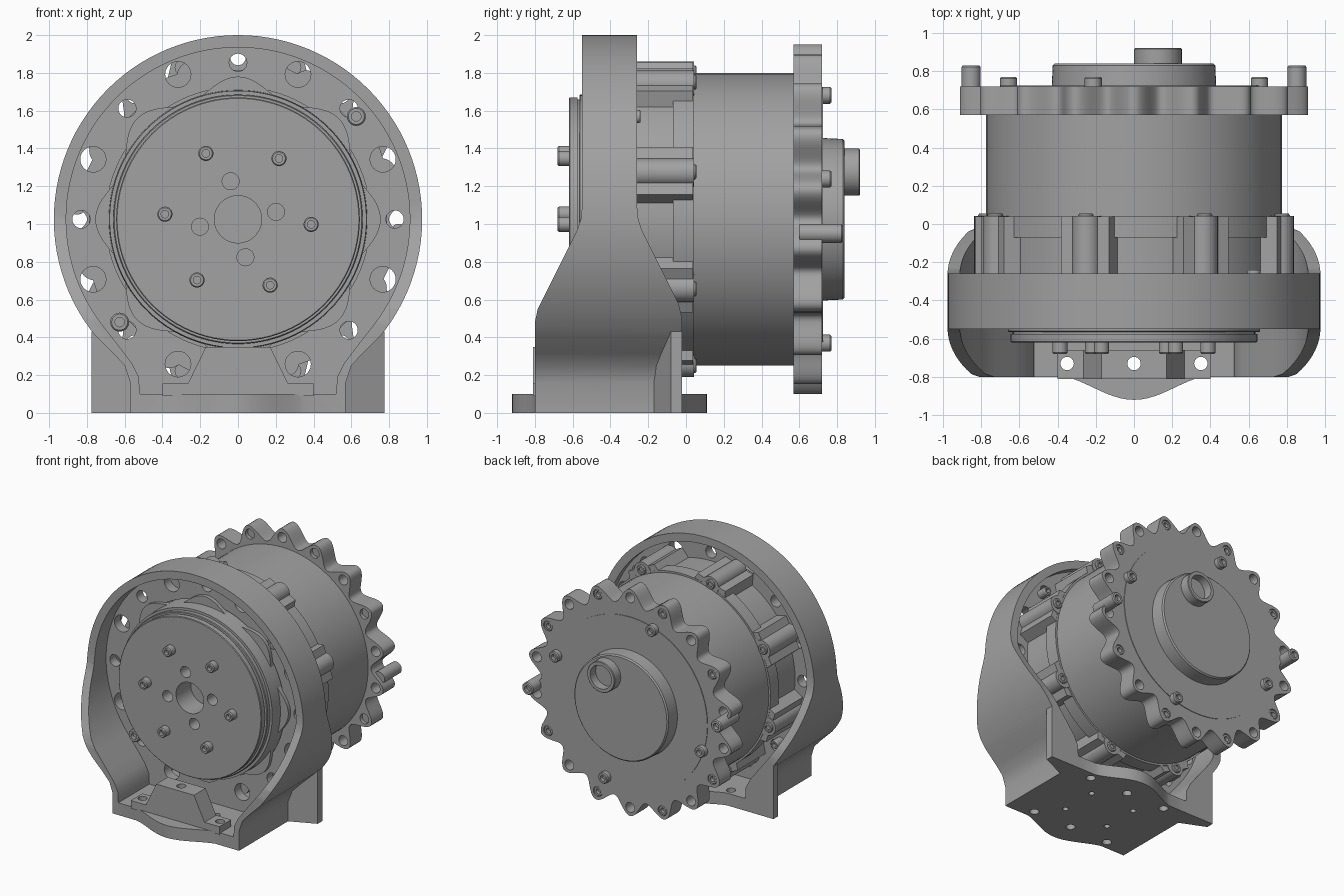
import bpy, bmesh, math
from math import cos, sin, pi, radians

old = bpy.data.objects.get("Cube")
if old:
    bpy.data.objects.remove(old)

grey = bpy.data.materials.new("machined_grey")
grey.use_nodes = True
GREY = (0.36, 0.36, 0.36, 1)
grey.diffuse_color = GREY
grey.node_tree.nodes["Principled BSDF"].inputs["Base Color"].default_value = GREY

CZ = 1.025  # height of the motor axis
parts = []


def finish(name, bm):
    bmesh.ops.remove_doubles(bm, verts=bm.verts, dist=1e-5)
    bmesh.ops.recalc_face_normals(bm, faces=bm.faces)
    me = bpy.data.meshes.new(name)
    bm.to_mesh(me)
    bm.free()
    me.materials.append(grey)
    ob = bpy.data.objects.new(name, me)
    bpy.context.collection.objects.link(ob)
    parts.append(ob)
    return ob


PLACE = {"x": lambda a, b, t: (t, a, b),
         "y": lambda a, b, t: (a, t, b),
         "z": lambda a, b, t: (a, b, t)}


def prism(name, outlines, t0, t1, axis="y"):
    """Extrude one or more closed outlines along an axis."""
    bm = bmesh.new()
    for pts in outlines:
        lo = [bm.verts.new(PLACE[axis](a, b, t0)) for a, b in pts]
        hi = [bm.verts.new(PLACE[axis](a, b, t1)) for a, b in pts]
        bm.faces.new(lo)
        bm.faces.new(hi[::-1])
        for i in range(len(pts)):
            j = (i + 1) % len(pts)
            bm.faces.new((lo[i], lo[j], hi[j], hi[i]))
    return finish(name, bm)


def lathe(name, profile, centres=((0, CZ),), n=96):
    """Turn a (radius, y) profile about an axis along y at each (x, z)."""
    bm = bmesh.new()
    for cx, cz in centres:
        vs = [bm.verts.new((cx + r, y, cz)) for r, y in profile]
        es = [bm.edges.new(p) for p in zip(vs, vs[1:])]
        bmesh.ops.spin(bm, geom=vs + es, cent=(cx, 0, cz), axis=(0, 1, 0),
                       angle=2 * pi, steps=n, use_duplicate=False)
    return finish(name, bm)


def boolean(ob, cutter, op="DIFFERENCE"):
    mod = ob.modifiers.new("cut", "BOOLEAN")
    mod.operation, mod.object, mod.solver = op, cutter, "EXACT"
    bpy.context.view_layer.objects.active = ob
    bpy.ops.object.modifier_apply(modifier=mod.name)
    parts.remove(cutter)
    bpy.data.objects.remove(cutter)


def circle(cx, cy, r, n=24):
    return [(cx + r * cos(2 * pi * i / n), cy + r * sin(2 * pi * i / n)) for i in range(n)]


def polar(r, degrees):
    return [(r * cos(radians(d)), CZ + r * sin(radians(d))) for d in degrees]


def wavy(r, amp, count, phase=0, n=360):
    out = []
    for i in range(n):
        a = 2 * pi * i / n
        q = r + amp * cos(count * (a - radians(phase)))
        out.append((q * cos(a), CZ + q * sin(a)))
    return out


def keyhole(r, start, neck):
    """Round top joined to a straight neck below."""
    steps = 80
    arc = polar(r, [start + (180 - 2 * start) * i / steps for i in range(steps + 1)])
    return arc + [(-x, z) for x, z in neck] + neck[::-1]


def bulge(y, depth, half=0.43, n=24):
    xs = [-half + 2 * half * i / n for i in range(n + 1)]
    return [(x, y + depth * (0.5 + 0.5 * cos(pi * x / half))) for x in xs]


# Bracket: front outline trimmed by the side outline
bracket = prism("bracket", [keyhole(0.975, -39, [(0.66, 0.315), (0.6, 0.25), (0.57, 0.16), (0.57, 0)])],
                -0.9, 0.1)
side = [(-0.8, 0), (-0.8, 0.48), (-0.785, 0.55), (-0.575, 0.97), (-0.555, 1.03), (-0.55, 1.1),
        (-0.55, 2.1), (-0.26, 2.1), (-0.26, 1.1), (-0.253, 1.03), (-0.235, 0.97),
        (-0.04, 0.58), (-0.02, 0.5), (-0.02, 0)]
boolean(bracket, prism("side_trim", [[(y, z * 1.0 if z else -0.1) for y, z in side]], -1.2, 1.2, "x"),
        "INTERSECT")

# Rear corner ribs and bowed foot
for s in (1, -1):
    rib = [(s * 0.5, -0.17), (s * 0.57, -0.17), (s * 0.775, -0.08), (s * 0.775, -0.02), (s * 0.5, -0.02)]
    boolean(bracket, prism("rib", [rib], 0, 0.43, "z"), "UNION")
foot = bulge(-0.79, -0.13) + bulge(-0.03, 0.14)[::-1]
boolean(bracket, prism("foot", [foot], 0, 0.1, "z"), "UNION")

# Front and rear pockets leave a web between them
pocket = keyhole(0.91, -38, [(0.62, 0.34), (0.56, 0.26), (0.525, 0.19), (0.52, 0.1)])
boolean(bracket, prism("front_pocket", [pocket], -1.0, -0.40))
boolean(bracket, prism("rear_pocket", [pocket], -0.32, 0.3))
boolean(bracket, prism("web_opening", [circle(0, CZ, 0.7, 96)], -0.5, -0.2))
web_angles = [22.5 * i for i in range(16) if i != 12]
web_holes = [circle(x, z, 0.068 if i % 2 else 0.047)
             for i, (x, z) in zip([round(a / 22.5) for a in web_angles], polar(0.83, web_angles))]
boolean(bracket, prism("web_holes", web_holes, -0.5, -0.2))

# Wedge block and tabs on the front of the foot
block = prism("front_block", [[(-0.4, 0.09), (-0.4, 0.155), (-0.265, 0.155), (-0.17, 0.35),
                               (0.17, 0.35), (0.265, 0.155), (0.4, 0.155), (0.4, 0.09)]], -0.81, -0.66)
mounts = [circle(x, y, 0.035) for x in (-0.35, 0, 0.35) for y in (-0.73, -0.08)]
pins = [circle(x, y, 0.022) for x in (-0.2, 0.2) for y in (-0.55, -0.25)]
boolean(bracket, prism("mount_holes", mounts + pins, -0.1, 0.2, "z"))
boolean(block, prism("block_holes", mounts, -0.1, 0.5, "z"))

# Motor front: output disc with bore and tapped holes
disc = lathe("output_disc", [(0, -0.42), (0.125, -0.42), (0.125, -0.62), (0.64, -0.62), (0.645, -0.615),
                             (0.645, -0.575), (0.635, -0.575), (0.635, -0.4), (0, -0.4)])
boolean(disc, prism("tapped_holes", [circle(x, z, 0.045) for x, z in polar(0.205, [11, 101, 191, 281])],
                    -0.7, -0.5))
lathe("bearing_ring", [(0.6, -0.565), (0.655, -0.565), (0.66, -0.56), (0.66, -0.53), (0.68, -0.53),
                       (0.685, -0.4), (0.685, -0.3), (0.6, -0.3), (0.6, -0.565)])
prism("seal_plate", [wavy(0.71, 0.045, 8, 90)], -0.43, -0.39)

# Motor housing with axial bosses
lathe("front_housing", [(0, -0.32), (0.76, -0.32), (0.76, -0.07), (0.79, -0.07), (0.79, 0.04), (0, 0.04)])
bosses = [18 + 45 * i for i in range(8)]
prism("housing_bosses", [circle(x, z, 0.075, 32) for x, z in polar(0.8, bosses)], -0.32, 0.042)
webs = []
for a in bosses:
    webs.append(polar(0.84, [a - 9, a + 9]) + polar(0.72, [a + 13, a - 13]))
prism("boss_fillets", webs, -0.32, 0.038)
lathe("motor_body", [(0, 0), (0.775, 0), (0.775, 0.6), (0, 0.6)])

# Scalloped rear flange
flange = prism("rear_flange", [wavy(0.862, 0.063, 18, 90)], 0.57, 0.72)
ring = [10 + 20 * i for i in range(18)]
boolean(flange, prism("flange_holes", [circle(x, z, 0.04) for x, z in polar(0.855, ring)], 0.5, 0.8))
lathe("rear_cover", [(0, 0.7), (0.7, 0.7), (0.7, 0.725), (0.43, 0.725), (0.425, 0.83), (0.415, 0.84), (0, 0.84)])
lathe("cable_port", [(0, 0.84), (0.125, 0.84), (0.125, 0.915), (0.12, 0.92), (0.095, 0.92),
                     (0.095, 0.85), (0, 0.85)], [(0.125, 1.275)], 40)


def screws(name, centres, base, top, r):
    """Socket-head screws whose heads run from base to top."""
    d = 1 if top > base else -1
    lathe(name, [(0, top - d * 0.03), (r * 0.5, top - d * 0.03), (r * 0.5, top), (r * 0.85, top),
                 (r, top - d * 0.008), (r, base), (0, base)], centres, 24)


# Fasteners
screws("disc_screws", polar(0.388, [-4 + 60 * i for i in range(6)]), -0.6, -0.68, 0.04)
screws("cover_screws", polar(0.69, [18, 108, 198, 288]), 0.7, 0.77, 0.045)
screws("flange_posts", polar(0.855, [-5, 175]), 0.6, 0.83, 0.05)
screws("flange_screws", polar(0.855, ring[1:8:2] + ring[10::2]), 0.6, 0.715, 0.041)
screws("boss_screws", polar(0.815, bosses), 0.02, 0.055, 0.04)
screws("web_screw_heads", polar(0.83, [41, 221]), -0.38, -0.45, 0.05)
screws("web_screw_tips", polar(0.83, [41, 221]), -0.34, -0.24, 0.035)

# Smooth shading with sharp edges kept
for ob in bpy.context.view_layer.objects:
    ob.select_set(ob in parts)
bpy.context.view_layer.objects.active = bracket
bpy.ops.object.shade_smooth_by_angle(angle=radians(30))
